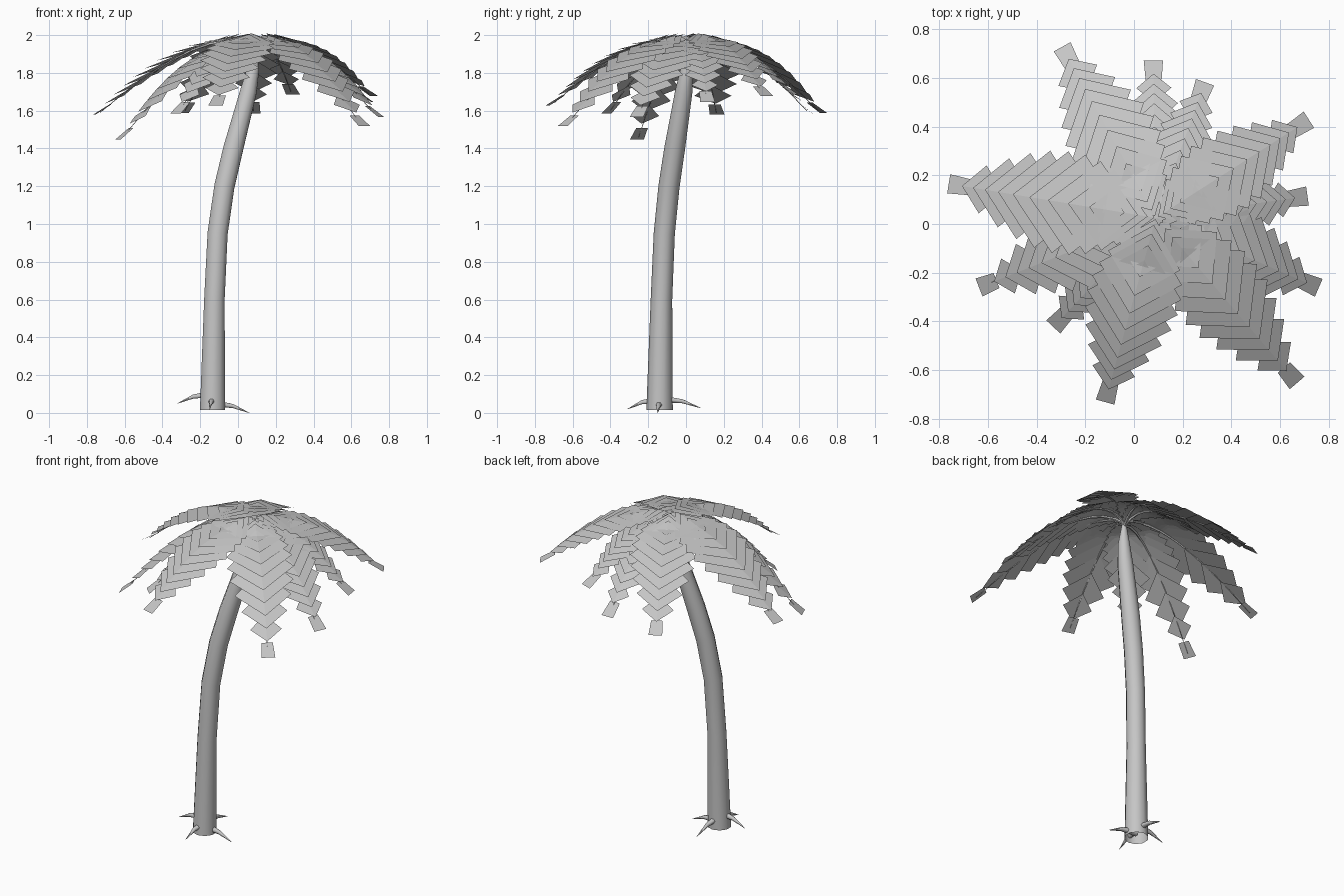
import bpy, bmesh, math
from mathutils import Vector

old = bpy.data.objects.get("Cube")
if old:
    bpy.data.objects.remove(old)

grey = bpy.data.materials.new("pale_grey")
grey.use_nodes = True
colour = (0.56, 0.56, 0.56, 1)
grey.diffuse_color = colour
grey.node_tree.nodes["Principled BSDF"].inputs["Base Color"].default_value = colour


def finish(bm, name, smooth=False):
    mesh = bpy.data.meshes.new(name)
    bm.to_mesh(mesh)
    bm.free()
    mesh.materials.append(grey)
    ob = bpy.data.objects.new(name, mesh)
    bpy.context.collection.objects.link(ob)
    if smooth:
        bpy.ops.object.select_all(action='DESELECT')
        ob.select_set(True)
        bpy.context.view_layer.objects.active = ob
        bpy.ops.object.shade_smooth_by_angle(angle=math.radians(60))


def tube(bm, points, radii, sides, open_base=False):
    """Skin rings along a path; the base can stay level and open."""
    rings = []
    last = len(points) - 1
    for i, (p, r) in enumerate(zip(points, radii)):
        along = (points[min(i + 1, last)] - points[max(i - 1, 0)]).normalized()
        if open_base and i == 0:
            along = Vector((0, 0, 1))
        ref = Vector((1, 0, 0)) if abs(along.z) > 0.8 else Vector((0, 0, 1))
        u = along.cross(ref).normalized()
        v = along.cross(u)
        angles = [2 * math.pi * k / sides for k in range(sides)]
        rings.append([bm.verts.new(p + r * (u * math.cos(a) + v * math.sin(a)))
                      for a in angles])
    for a, b in zip(rings, rings[1:]):
        for k in range(sides):
            n = (k + 1) % sides
            bm.faces.new((a[k], a[n], b[n], b[k]))
    if not open_base:
        bm.faces.new(rings[0][::-1])
    bm.faces.new(rings[-1])
    bmesh.ops.recalc_face_normals(bm, faces=bm.faces)


# Leaning trunk: x, y, z, radius
trunk_rings = [
    (-0.135, -0.14, 0.015, 0.07), (-0.125, -0.13, 0.6, 0.057),
    (-0.108, -0.115, 0.95, 0.056), (-0.072, -0.09, 1.2, 0.056),
    (-0.025, -0.06, 1.4, 0.055), (0.055, -0.012, 1.7, 0.046),
    (0.08, 0.005, 1.82, 0.034), (0.09, 0.02, 1.95, 0.01),
]
bm = bmesh.new()
tube(bm, [Vector(r[:3]) for r in trunk_rings], [r[3] for r in trunk_rings], 10, True)
finish(bm, "trunk", True)

# Pointed roots around the base
root_tips = [(0.06, -0.15, 0.0), (-0.32, -0.13, 0.05),
             (-0.15, -0.31, 0.02), (-0.13, 0.08, 0.025)]
for i, tip in enumerate(root_tips):
    tip = Vector(tip)
    start = Vector((-0.135, -0.14, tip.z + 0.05))
    middle = start.lerp(tip, 0.55) + Vector((0, 0, 0.014))
    bm = bmesh.new()
    tube(bm, [start, middle, tip], [0.022, 0.012, 0.001], 6)
    finish(bm, f"root_{i + 1}", True)


def arc(a, b, c, t):
    """Point and direction on a quadratic curve."""
    p = a * (1 - t) ** 2 + b * 2 * t * (1 - t) + c * t * t
    return p, (b - a) * (1 - t) + (c - b) * t


def leaf(bm, centre, along, side, half):
    """Diamond leaf with a slight fold along the stem."""
    droop = Vector((0, 0, half * 0.08))
    back, left, front, right = [bm.verts.new(c) for c in (
        centre - along * half, centre + side * half - droop,
        centre + along * half, centre - side * half - droop)]
    bm.faces.new((back, front, left))
    bm.faces.new((back, right, front))


def end_leaf(bm, centre, along, side):
    """Narrow squared leaf at the end of the stem."""
    w, h = side * 0.033, along * 0.05
    corners = [centre - h - w, centre + h - w * 1.2, centre + h + w * 1.2, centre - h + w]
    bm.faces.new([bm.verts.new(c) for c in corners])


# Fronds: end of the stem, leaf width factor, height at the crown
fronds = [
    ((0.69, 0.41, 1.69), 0.9, 1.95), ((0.68, 0.11, 1.66), 0.75, 1.94),
    ((0.73, -0.25, 1.58), 0.95, 1.94), ((0.65, -0.63, 1.53), 1.0, 1.95),
    ((-0.11, -0.70, 1.64), 1.0, 1.95), ((-0.31, -0.40, 1.60), 0.75, 1.92),
    ((-0.61, -0.25, 1.46), 0.85, 1.93), ((-0.73, 0.16, 1.59), 1.1, 1.95),
    ((-0.28, 0.70, 1.60), 1.0, 1.95), ((0.08, 0.64, 1.60), 0.75, 1.93),
    ((0.28, 0.55, 1.70), 0.7, 1.93),
]
leaf_rows = 11
rest_slope = -0.2  # leaves turn part of the way from this slope to the stem's
follow = 0.65
for i, (tip, width, crown_z) in enumerate(fronds):
    end = Vector(tip)
    start = Vector((0.09, 0.025, crown_z))
    bend = start.lerp(end, 0.32)
    bend.z = crown_z + 0.125
    flat = Vector((end.x - start.x, end.y - start.y, 0)).normalized()
    side = Vector((-flat.y, flat.x, 0))

    def station(t):
        """Leaf position and direction; crown leaves stand up with the stem."""
        p, d = arc(start, bend, end, t)
        slope = d.z / d.xy.length
        if t > 0.12:
            slope = rest_slope + follow * (slope - rest_slope)
        return p + Vector((0, 0, 0.006)), (flat + Vector((0, 0, slope))).normalized()

    bm = bmesh.new()
    for k in range(leaf_rows):
        t = 0.07 + 0.83 * k / (leaf_rows - 1)
        half = width * (0.035 + 0.158 * math.sin(math.pi * t ** 1.15))
        leaf(bm, *station(t), side, max(half, 0.08 * t))
    end_leaf(bm, *station(0.99), side)
    finish(bm, f"frond_leaves_{i + 1}")

    # Thin stem under the leaves
    bm = bmesh.new()
    steps = [k / 8 for k in range(9)]
    tube(bm, [arc(start, bend, end, t)[0] - Vector((0, 0, 0.006 * (1 - t))) for t in steps],
         [0.008 * (1 - t) + 0.0015 for t in steps], 5)
    finish(bm, f"frond_stem_{i + 1}", True)
